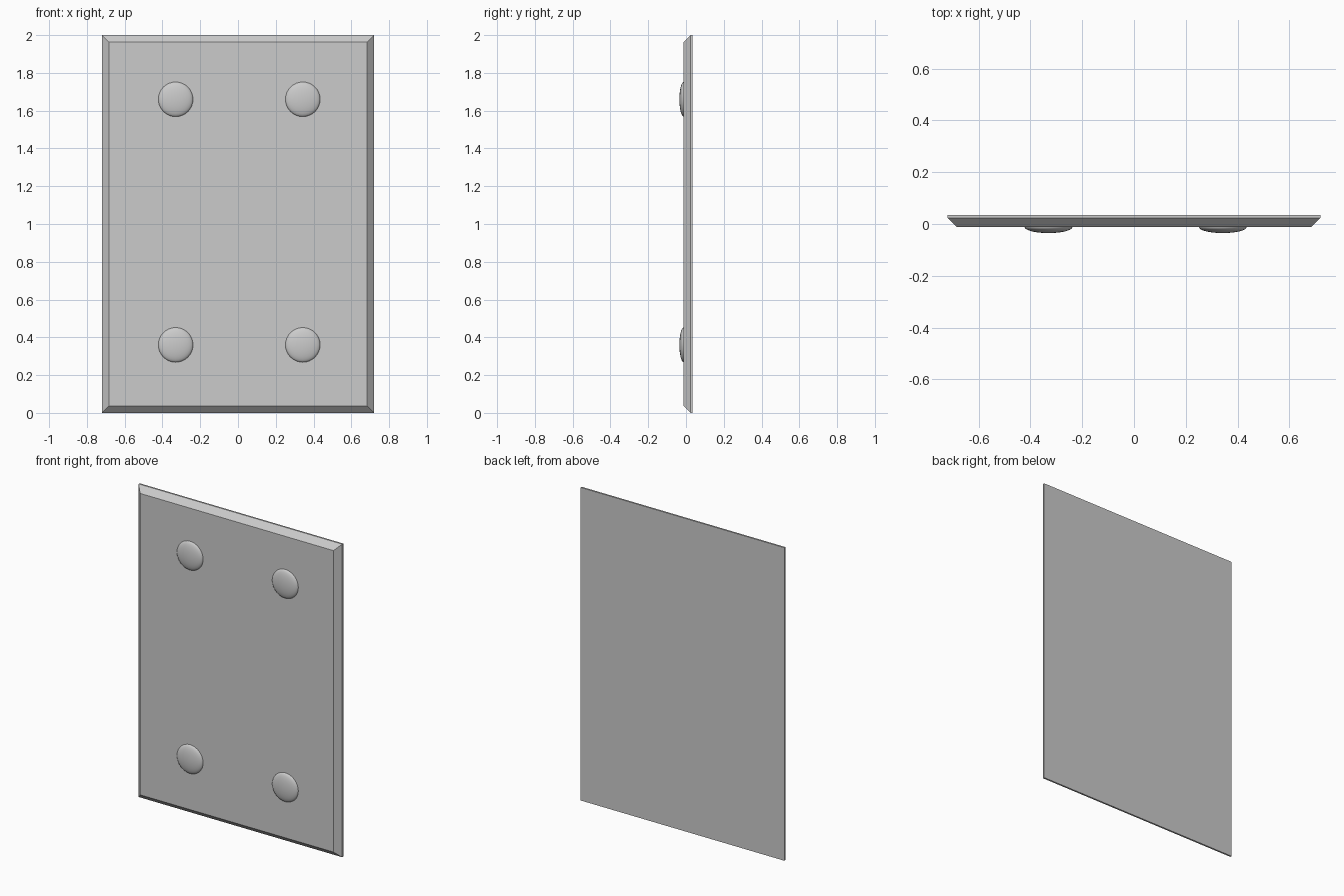
import bpy, bmesh
from math import pi, radians
from mathutils import Matrix

if "Cube" in bpy.data.objects:
    bpy.data.objects.remove(bpy.data.objects["Cube"])

HALF_W, HEIGHT = 0.72, 2.0
Y_BACK, Y_RIDGE, Y_FRONT = 0.035, 0.024, -0.012
INSET = 0.037
STUD_R, STUD_H = 0.092, 0.023


def make_object(name, bm):
    bmesh.ops.recalc_face_normals(bm, faces=bm.faces)
    mesh = bpy.data.meshes.new(name)
    bm.to_mesh(mesh)
    bm.free()
    obj = bpy.data.objects.new(name, mesh)
    bpy.context.collection.objects.link(obj)
    return obj


# Panel: rectangular rings from back to front, the last one inset as a bevel
bm = bmesh.new()
rings = []
for y, inset in ((Y_BACK, 0), (Y_RIDGE, 0), (Y_FRONT, INSET)):
    w = HALF_W - inset
    rings.append([bm.verts.new((x, y, z)) for x, z in
                  ((-w, inset), (w, inset), (w, HEIGHT - inset), (-w, HEIGHT - inset))])
for a, b in zip(rings, rings[1:]):
    for i in range(4):
        j = (i + 1) % 4
        bm.faces.new((a[i], a[j], b[j], b[i]))
bm.faces.new(rings[0])
bm.faces.new(rings[-1])
make_object("panel", bm)

# Domed stud: flattened half sphere facing the front
bm = bmesh.new()
bmesh.ops.create_uvsphere(bm, u_segments=32, v_segments=16, radius=1)
bmesh.ops.delete(bm, geom=[v for v in bm.verts if v.co.z < -0.01], context='VERTS')
bm.transform(Matrix.Diagonal((STUD_R, STUD_H, STUD_R, 1)) @ Matrix.Rotation(pi / 2, 4, 'X'))
# Open base: orient normals outwards explicitly after recalculation
first = make_object("stud", bm)
if sum(p.normal.y for p in first.data.polygons) > 0:
    first.data.flip_normals()
first.data.shade_smooth()

# Four studs share the same dome
places = [(x, z) for z in (0.36, 1.66) for x in (-0.33, 0.343)]
for i, (x, z) in enumerate(places):
    stud = first if i == 0 else first.copy()
    if i:
        stud.name = f"stud_{i + 1}"
        bpy.context.collection.objects.link(stud)
    stud.location = (x, Y_FRONT, z)
